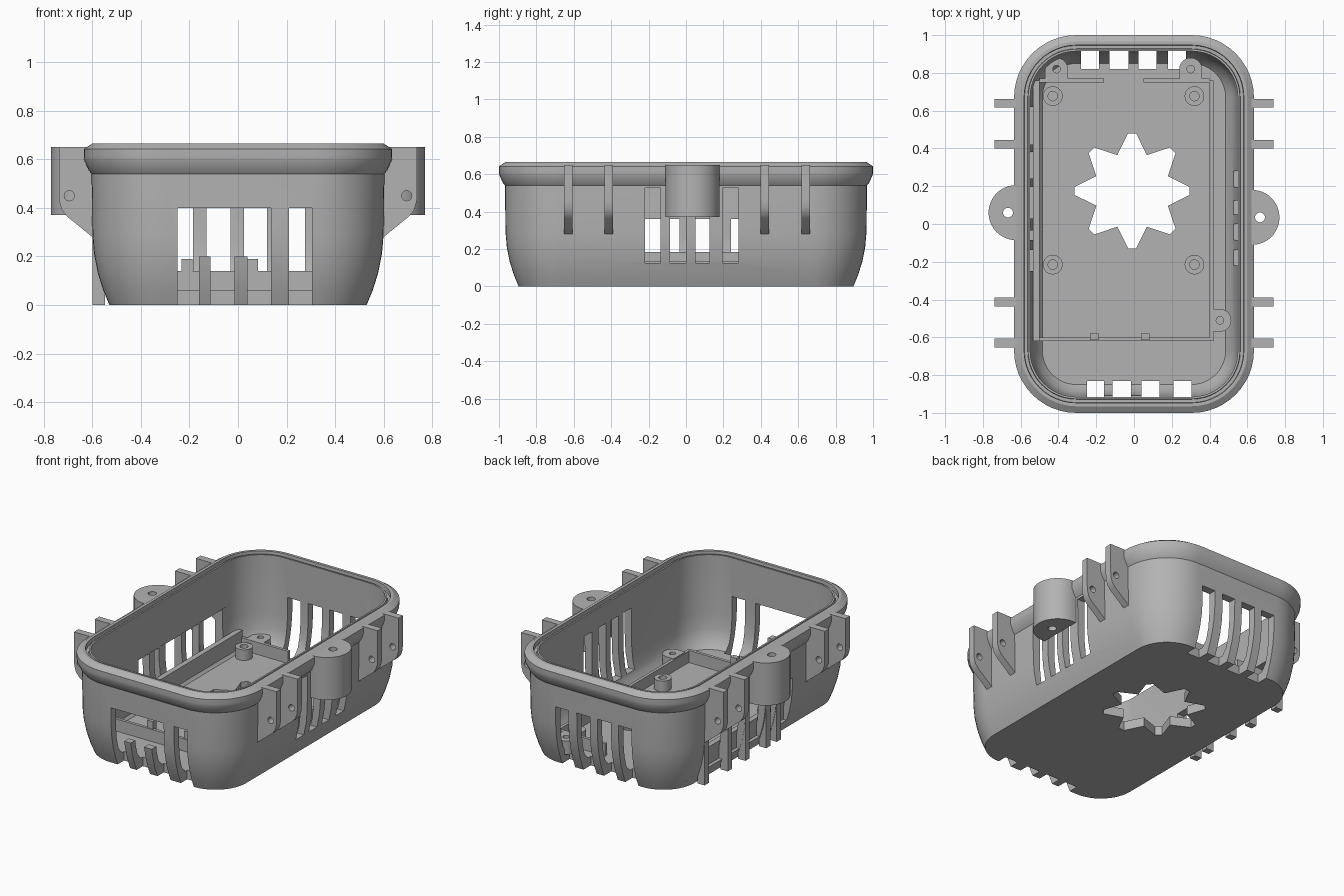
import bpy, bmesh
from math import sin, cos, pi, radians

cube = bpy.data.objects.get("Cube")
if cube:
    bpy.data.objects.remove(cube, do_unlink=True)

grey = bpy.data.materials.new("plain grey plastic")
grey.use_nodes = True
GREY = (0.45, 0.45, 0.45, 1)
grey.diffuse_color = GREY
grey.node_tree.nodes["Principled BSDF"].inputs["Base Color"].default_value = GREY


def finish(name, bm):
    bmesh.ops.recalc_face_normals(bm, faces=bm.faces)
    mesh = bpy.data.meshes.new(name)
    bm.to_mesh(mesh)
    bm.free()
    mesh.materials.append(grey)
    obj = bpy.data.objects.new(name, mesh)
    bpy.context.collection.objects.link(obj)
    return obj


def add_prism(bm, pts, lo, hi, axis="Z"):
    """Extrude a flat outline between lo and hi along an axis."""
    place = {"Z": lambda u, v, w: (u, v, w),
             "Y": lambda u, v, w: (u, w, v),
             "X": lambda u, v, w: (w, u, v)}[axis]
    a = [bm.verts.new(place(u, v, lo)) for u, v in pts]
    b = [bm.verts.new(place(u, v, hi)) for u, v in pts]
    bm.faces.new(a)
    bm.faces.new(b)
    for i in range(len(pts)):
        j = (i + 1) % len(pts)
        bm.faces.new((a[i], a[j], b[j], b[i]))


def prisms(name, parts):
    bm = bmesh.new()
    for part in parts:
        add_prism(bm, *part)
    return finish(name, bm)


def rect(x0, x1, y0, y1):
    return [(x0, y0), (x1, y0), (x1, y1), (x0, y1)]


def circle(x, y, r, n=24):
    return [(x + r * cos(2 * pi * i / n), y + r * sin(2 * pi * i / n)) for i in range(n)]


def cut(obj, parts):
    """Subtract a set of prisms and bake the result."""
    cutter = prisms("cutter", parts)
    cutter.hide_render = True
    mod = obj.modifiers.new("cut", "BOOLEAN")
    mod.operation, mod.solver, mod.object = "DIFFERENCE", "EXACT", cutter
    mod.use_self = True
    deps = bpy.context.evaluated_depsgraph_get()
    baked = bpy.data.meshes.new_from_object(obj.evaluated_get(deps))
    obj.modifiers.clear()
    obj.data = baked
    bpy.data.objects.remove(cutter, do_unlink=True)


def smooth(obj):
    bpy.ops.object.select_all(action="DESELECT")
    obj.select_set(True)
    bpy.context.view_layer.objects.active = obj
    bpy.ops.object.shade_smooth_by_angle(angle=radians(30))


# Tray shell: rounded rectangles at (inset, height), outside up then inside down
PROFILE = [(0.105, 0), (0.08, 0.06), (0.058, 0.13), (0.042, 0.21), (0.035, 0.29),
           (0.032, 0.54), (0.02, 0.555), (0.002, 0.595), (0, 0.61), (0, 0.642), (0.035, 0.665),
           (0.053, 0.665), (0.055, 0.635), (0.072, 0.635), (0.074, 0.655), (0.085, 0.655),
           (0.085, 0.27), (0.095, 0.17), (0.115, 0.1), (0.15, 0.06)]


def rounded_loop(bm, inset, z, n=12):
    r, loop = 0.33 - inset, []
    for k, (sx, sy) in enumerate([(1, 1), (-1, 1), (-1, -1), (1, -1)]):
        for i in range(n + 1):
            a = pi / 2 * (k + i / n)
            loop.append(bm.verts.new((sx * 0.305 + r * cos(a), sy * 0.67 + r * sin(a), z)))
    return loop


bm = bmesh.new()
loops = [rounded_loop(bm, d, z) for d, z in PROFILE]
for a, b in zip(loops, loops[1:]):
    for i in range(len(a)):
        j = (i + 1) % len(a)
        bm.faces.new((a[i], a[j], b[j], b[i]))
bm.faces.new(loops[0])
bm.faces.new(loops[-1])
shell = finish("tray_shell", bm)

# Vent slots in the end walls, running down through the floor
cuts = []
for x0, x1 in [(-0.25, -0.16), (-0.113, -0.015), (0.04, 0.135), (0.21, 0.305)]:
    cuts.append((rect(x0, x1, -1.1, -0.83), -0.1, 0.4))
for x0, x1 in [(-0.28, -0.185), (-0.13, -0.03), (0.025, 0.12), (0.18, 0.275)]:
    cuts.append((rect(x0, x1, 0.82, 1.1), -0.1, 0.4))
cut(shell, cuts)
# Wide window above the short front bars
cut(shell, [(rect(-0.25, 0.135, -1.1, -0.83), 0.2, 0.4)])

# Side vents on one wall, connector windows on the other, fan opening in the floor
cuts = [(rect(0.5, 0.7, y0, y1), 0.125, 0.525)
        for y0, y1 in [(-0.22, -0.137), (-0.085, 0), (0.05, 0.125), (0.195, 0.28)]]
cuts += [(rect(-0.7, -0.5, y0, y1), 0.07, 0.36)
         for y0, y1 in [(-0.25, -0.137), (-0.085, -0.035), (0.03, 0.195),
                        (0.24, 0.38), (0.42, 0.62)]]
star = []
for k in range(8):
    for deg, r in [(-4, 0.305), (4, 0.305), (22.5, 0.205)]:
        a = radians(45 * k + deg)
        star.append((-0.01 + r * cos(a), 0.175 + r * sin(a)))
cuts.append((star, -0.1, 0.1))
cut(shell, cuts)
smooth(shell)

# Straight posts between the connector windows
prisms("window_posts", [(rect(-0.6, -0.548, y - 0.022, y + 0.022), 0, 0.365)
                        for y in (-0.11, 0, 0.217, 0.4, 0.642)])

# Mounting ears with vertical screw holes
for side, s, y in (("left", 1, 0.035), ("right", -1, 0.06)):
    arc = [(s * (0.627 + 0.143 * sin(pi * i / 24)), y - 0.145 * cos(pi * i / 24))
           for i in range(25)]
    outline = [(s * 0.605, y - 0.145)] + arc + [(s * 0.605, y + 0.145)]
    ear = prisms(side + "_mounting_ear", [(outline, 0.37, 0.65)])
    cut(ear, [(circle(s * 0.667, y, 0.026), 0.3, 0.7)])
    smooth(ear)

# Pierced side tabs
TAB = [(0.59, 0.27), (0.6, 0.28), (0.705, 0.365), (0.725, 0.39), (0.736, 0.425),
       (0.738, 0.46), (0.738, 0.65), (0.59, 0.65)]
for side, s in (("left", 1), ("right", -1)):
    for i, y in enumerate((-0.63, -0.413, 0.422, 0.64)):
        tab = prisms(f"{side}_tab_{i + 1}",
                     [([(s * x, z) for x, z in TAB], y - 0.023, y + 0.023, "Y")])
        cut(tab, [(circle(s * 0.695, 0.45, 0.021), y - 0.1, y + 0.1, "Y")])
        smooth(tab)

# Low frame locating the circuit board
prisms("board_frame", [
    (rect(0.4, 0.42, -0.62, 0.76), 0.05, 0.135),
    (rect(-0.5, 0.4, -0.62, -0.6), 0.05, 0.14),
    (rect(-0.5, -0.16, 0.75, 0.77), 0.05, 0.14),
    (rect(0.05, 0.4, 0.75, 0.77), 0.05, 0.14),
    (rect(-0.535, -0.5, -0.62, 0.76), 0.05, 0.185)])
prisms("board_clips", [(rect(x - 0.022, x + 0.022, -0.615, -0.58), 0.05, 0.19)
                       for x in (-0.21, 0.06)])

# Screw lugs outside the frame
for i, (x, y, dx, dy) in enumerate([(-0.41, 0.82, 0, -1), (0.3, 0.82, 0, -1),
                                    (0.455, -0.51, -1, 0)]):
    turn = {(0, -1): 0, (-1, 0): -pi / 2}[(dx, dy)]
    outline = [(x + 0.06 * cos(turn + pi * k / 16), y + 0.06 * sin(turn + pi * k / 16))
               for k in range(17)]
    for k in (-1, 0):
        px, py = outline[16 if k == -1 else 0]
        outline.append((px + dx * 0.05, py + dy * 0.05))
    lug = prisms(f"screw_lug_{i + 1}", [(outline, 0.05, 0.14)])
    cut(lug, [(circle(x, y, 0.02, 16), 0.07, 0.2)])
    smooth(lug)

# Board standoffs
for i, (x, y) in enumerate([(-0.43, 0.677), (0.32, 0.677), (-0.43, -0.215), (0.32, -0.215)]):
    post = prisms(f"standoff_{i + 1}", [(circle(x, y, 0.052), 0.05, 0.13)])
    cut(post, [(circle(x, y, 0.025), 0.07, 0.2)])
    smooth(post)
